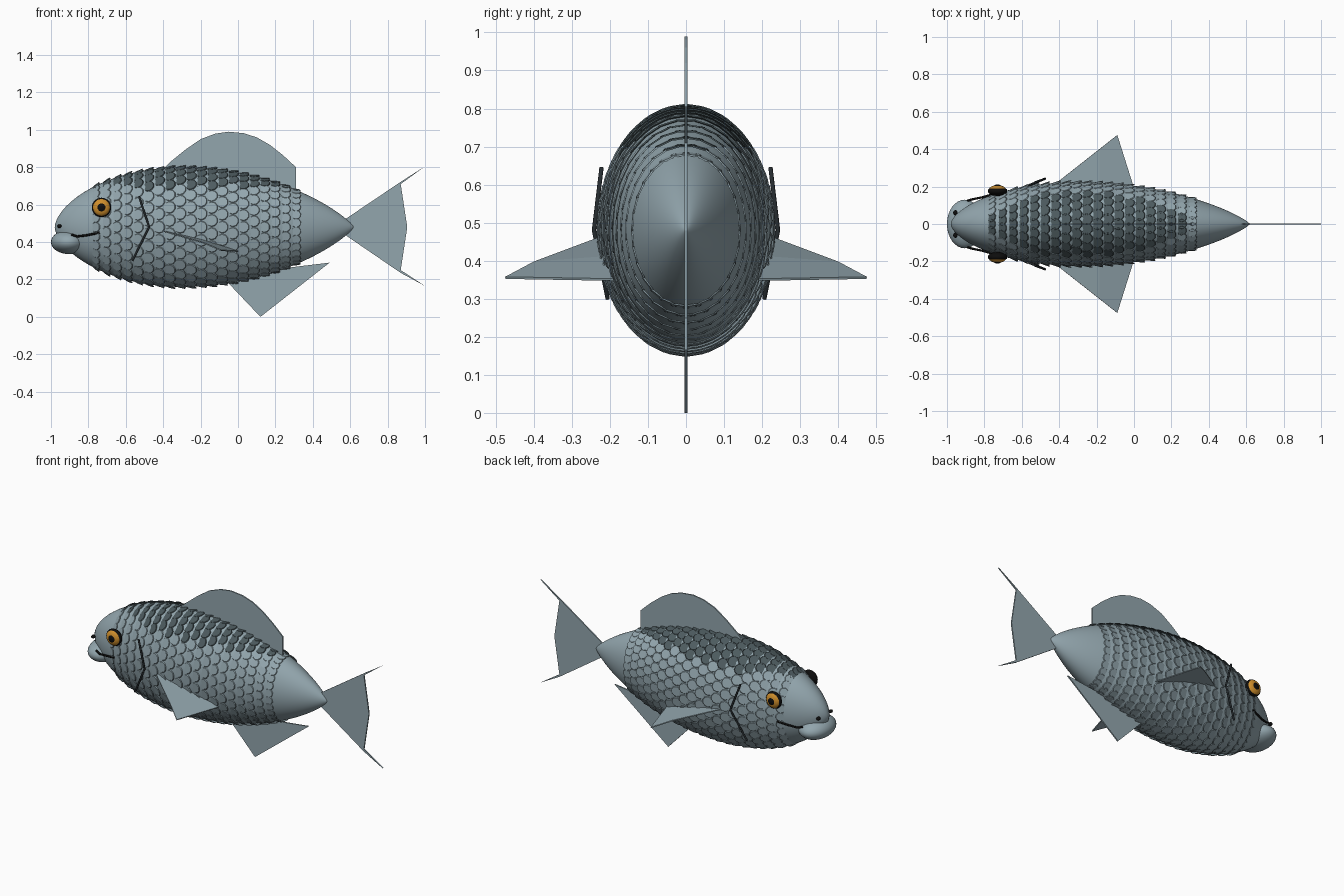
import bpy, bmesh, math
from mathutils import Vector, Matrix

if "Cube" in bpy.data.objects:
    bpy.data.objects.remove(bpy.data.objects["Cube"], do_unlink=True)

MID_Z = 0.48


def material(name, rgb):
    m = bpy.data.materials.new(name)
    m.use_nodes = True
    m.diffuse_color = (*rgb, 1)
    m.node_tree.nodes["Principled BSDF"].inputs["Base Color"].default_value = (*rgb, 1)
    return m


skin = material("blue grey skin", (0.29, 0.38, 0.42))
slate = material("dark slate", (0.075, 0.105, 0.115))
charcoal = material("charcoal", (0.02, 0.026, 0.03))
black = material("black", (0.004, 0.004, 0.004))
amber = material("amber", (0.62, 0.27, 0.025))


def finish(bm, name, mats, smooth=None):
    bmesh.ops.recalc_face_normals(bm, faces=bm.faces)
    mesh = bpy.data.meshes.new(name)
    bm.to_mesh(mesh)
    bm.free()
    ob = bpy.data.objects.new(name, mesh)
    bpy.context.collection.objects.link(ob)
    for m in mats:
        mesh.materials.append(m)
    if smooth:
        bpy.ops.object.select_all(action="DESELECT")
        bpy.context.view_layer.objects.active = ob
        ob.select_set(True)
        bpy.ops.object.shade_smooth_by_angle(angle=math.radians(smooth))
    return ob


def ellipsoid(name, center, radii, mat):
    bm = bmesh.new()
    bmesh.ops.create_uvsphere(bm, u_segments=32, v_segments=16, radius=1,
                              matrix=Matrix.Translation(center) @ Matrix.Diagonal((*radii, 1)))
    return finish(bm, name, [mat], 60)


def rod(name, points, radius, mat):
    cu = bpy.data.curves.new(name, "CURVE")
    cu.dimensions = "3D"
    cu.bevel_depth = radius
    cu.bevel_resolution = 2
    cu.use_fill_caps = True
    sp = cu.splines.new("POLY")
    sp.points.add(len(points) - 1)
    for p, co in zip(sp.points, points):
        p.co = (*co, 1)
    cu.materials.append(mat)
    ob = bpy.data.objects.new(name, cu)
    bpy.context.collection.objects.link(ob)


def plate(name, verts, faces, thickness=0.008):
    bm = bmesh.new()
    vs = [bm.verts.new(v) for v in verts]
    for f in faces:
        bm.faces.new([vs[i] for i in f])
    ob = finish(bm, name, [skin])
    mod = ob.modifiers.new("thickness", "SOLIDIFY")
    mod.thickness = thickness
    mod.offset = 0


# Body: elliptical rings following a spindle profile
def half_height(x):
    u = (x + 0.3) / (0.68 if x < -0.3 else 0.92)
    return 0.32 * max(0, 1 - u * u) ** (0.6 if x < -0.3 else 0.82)


def skin_point(x, a):
    h = half_height(x)
    return Vector((x, 0.7 * h * math.sin(a), MID_Z + h * math.cos(a)))


SIDES, RINGS = 48, 40
bm = bmesh.new()
rings = []
for i in range(1, RINGS):
    x = -0.18 - 0.8 * math.cos(math.pi * i / RINGS)
    rings.append([bm.verts.new(skin_point(x, math.tau * j / SIDES)) for j in range(SIDES)])
nose = bm.verts.new((-0.98, 0, MID_Z))
tail_end = bm.verts.new((0.62, 0, MID_Z))
for j in range(SIDES):
    k = (j + 1) % SIDES
    for r, s in zip(rings, rings[1:]):
        bm.faces.new((r[j], r[k], s[k], s[j]))
    bm.faces.new((nose, rings[0][k], rings[0][j]))
    bm.faces.new((tail_end, rings[-1][j], rings[-1][k]))
finish(bm, "body", [skin], 60)

# Scales: staggered discs tipped up at the back, dark along the back of the fish
bm = bmesh.new()
COLS, AROUND, TILT = 20, 28, 0.25
for i in range(COLS):
    x = -0.76 + 1.07 * i / (COLS - 1)
    radius = 0.034 * (0.4 + 0.6 * half_height(x) / 0.32)
    for j in range(AROUND):
        a = math.tau * (j + 0.5 * (i % 2)) / AROUND
        p = skin_point(x, a)
        t = (skin_point(x + 0.01, a) - skin_point(x - 0.01, a)).normalized()
        b = (skin_point(x, a + 0.01) - skin_point(x, a - 0.01)).normalized()
        n = b.cross(t).normalized()
        if n.dot(p - Vector((x, 0, MID_Z))) < 0:
            n = -n
        back = t * math.cos(TILT) + n * math.sin(TILT)
        up = n * math.cos(TILT) - t * math.sin(TILT)
        side = up.cross(back)
        mat = Matrix((back, side, up)).transposed().to_4x4()
        mat.translation = p + n * 0.002
        disc = bmesh.ops.create_cone(bm, cap_ends=True, segments=10, radius1=radius,
                                     radius2=radius * 0.9, depth=0.004, matrix=mat)
        if p.z > 0.695:
            for f in {f for v in disc["verts"] for f in v.link_faces}:
                f.material_index = 1
finish(bm, "scales", [skin, slate])


# Fins in the middle plane
def flat_fin(name, outline):
    plate(name, [(x, 0, z) for x, z in outline], [range(len(outline))])


flat_fin("dorsal_fin", [(-0.42, 0.77), (-0.36, 0.83), (-0.28, 0.895), (-0.2, 0.95), (-0.12, 0.98),
                        (-0.05, 0.99), (0.03, 0.982), (0.1, 0.96), (0.17, 0.92), (0.24, 0.865),
                        (0.31, 0.8), (0.31, 0.64)])
flat_fin("anal_fin", [(-0.07, 0.2), (0.12, 0.0), (0.49, 0.29), (0.2, 0.255), (0.0, 0.24)])
top, bottom = MID_Z + 0.04, MID_Z - 0.04
plate("tail_fin", [(0.57, 0, top), (0.57, 0, bottom), (0.87, 0, 0.25), (1.0, 0, 0.165),
                   (0.87, 0, 0.235), (0.905, 0, MID_Z), (0.87, 0, 0.71), (1.0, 0, 0.805),
                   (0.87, 0, 0.722)],
      [(0, 1, 2, 5, 6), (1, 4, 2), (4, 3, 2), (0, 6, 8), (8, 6, 7)])

# Mouth
ellipsoid("lips", (-0.905, 0, 0.4), (0.095, 0.13, 0.064), skin)

# Paired parts
for s, label in ((1, "left"), (-1, "right")):
    plate(label + "_pectoral_fin",
          [(-0.44, s * 0.2, 0.47), (-0.185, s * 0.2, 0.41), (0.0, s * 0.19, 0.35),
           (-0.09, s * 0.475, 0.355), (-0.185, s * 0.4, 0.395)],
          [(0, 1, 4), (1, 2, 3, 4)], 0.006)
    rod(label + "_gill_line", [(-0.53, s * 0.222, 0.645), (-0.475, s * 0.242, 0.48),
                               (-0.565, s * 0.206, 0.3)], 0.006, charcoal)
    rod(label + "_mouth_line", [(-0.89, s * 0.125, 0.44), (-0.86, s * 0.133, 0.43),
                                (-0.81, s * 0.143, 0.436), (-0.74, s * 0.163, 0.45)], 0.006, black)
    ellipsoid(label + "_nostril", (-0.955, s * 0.06, 0.485), (0.012, 0.014, 0.01), black)

    # Eye: dark rim, amber iris, black pupil
    ellipsoid(label + "_eye_rim", (-0.73, s * 0.176, 0.585), (0.052, 0.026, 0.052), black)
    ellipsoid(label + "_iris", (-0.73, s * 0.184, 0.585), (0.046, 0.023, 0.046), amber)
    ellipsoid(label + "_pupil", (-0.73, s * 0.197, 0.585), (0.025, 0.014, 0.025), black)
